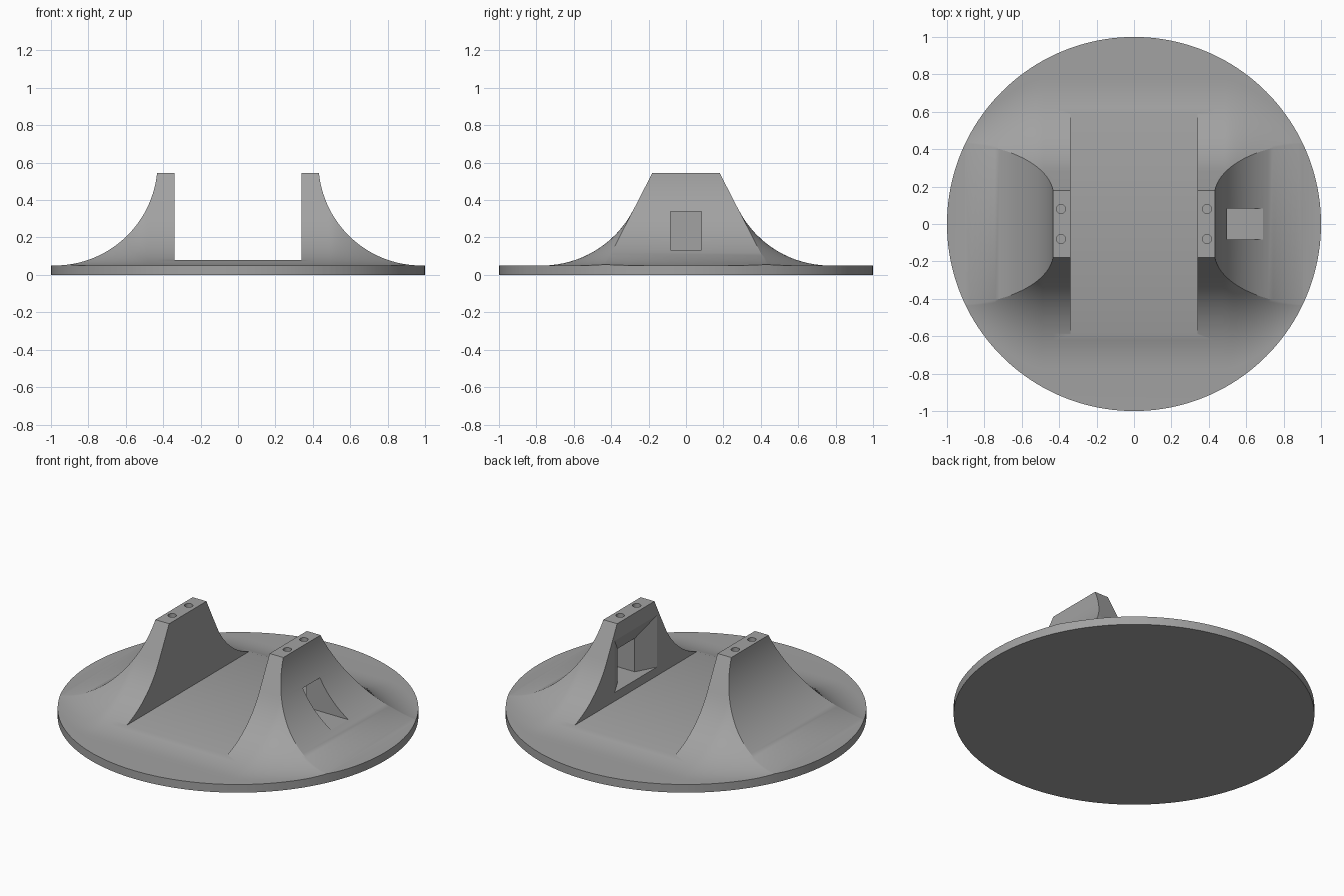
import bpy, bmesh, math

if "Cube" in bpy.data.objects:
    bpy.data.objects.remove(bpy.data.objects["Cube"])

R = 0.55            # blend radius
BASE = 0.05         # disc thickness
TOP = 0.545         # tower height
SLOPE = 1.95        # steepness of the front and back faces
Y_TOP = 0.18        # half depth of the tower tops
THETA = math.atan(SLOPE)
Z_TAN = BASE + R * (1 - math.cos(THETA))

grey = bpy.data.materials.new("light_grey")
grey.diffuse_color = (0.36, 0.36, 0.36, 1)
grey.use_nodes = True
grey.node_tree.nodes["Principled BSDF"].inputs["Base Color"].default_value = grey.diffuse_color


def loft(name, sections):
    """Solid through a row of closed loops with equal point counts."""
    bm = bmesh.new()
    loops = [[bm.verts.new(p) for p in s] for s in sections]
    n = len(loops[0])
    for a, b in zip(loops, loops[1:]):
        for i in range(n):
            j = (i + 1) % n
            bm.faces.new((a[i], a[j], b[j], b[i]))
    bm.faces.new(loops[0])
    bm.faces.new(loops[-1])
    bmesh.ops.remove_doubles(bm, verts=bm.verts, dist=1e-5)
    bmesh.ops.recalc_face_normals(bm, faces=bm.faces)
    me = bpy.data.meshes.new(name)
    bm.to_mesh(me)
    bm.free()
    ob = bpy.data.objects.new(name, me)
    bpy.context.collection.objects.link(ob)
    return ob


def rect(x, y, z0, z1):
    return [(x, -y, z0), (x, y, z0), (x, y, z1), (x, -y, z1)]


def cylinder(name, x, y, z0, z1, r, n):
    ring = [(x + r * math.cos(2 * math.pi * i / n),
             y + r * math.sin(2 * math.pi * i / n)) for i in range(n)]
    return loft(name, [[(px, py, z) for px, py in ring] for z in (z0, z1)])


def section(x, h):
    """Cross-section at x: flat top, sloped face, then blend down to the disc."""
    ye = Y_TOP + (TOP - h) / SLOPE
    zs = min(h, Z_TAN)
    ys = Y_TOP + (TOP - zs) / SLOPE
    a0 = math.acos(1 - (zs - BASE) / R)
    half = [(ye, h)]
    for i in range(17):
        a = a0 * (1 - i / 16)
        half.append((ys + R * (math.sin(a0) - math.sin(a)),
                     BASE + R * (1 - math.cos(a))))
    half.append((1.1, BASE))
    half.append((1.1, 0))
    return [(x, -y, z) for y, z in reversed(half)] + [(x, y, z) for y, z in half]


def boolean(target, cutter, operation):
    mod = target.modifiers.new("cut", 'BOOLEAN')
    mod.operation = operation
    mod.solver = 'EXACT'
    mod.object = cutter
    bpy.context.view_layer.objects.active = target
    bpy.ops.object.modifier_apply(modifier=mod.name)
    bpy.data.objects.remove(cutter)


# Side profile of the outer tower faces: concave arc down to the disc
a_top = math.asin((BASE + R - TOP) / R)
a_end = math.acos(1 / R * 0.02)
arc = []
for i in range(29):
    a = a_top + (a_end - a_top) * i / 28
    arc.append((0.98 - R * math.cos(a), BASE + R - R * math.sin(a)))
arc.append((1.1, arc[-1][1]))
profile = [(-x, h) for x, h in reversed(arc)] + arc
stand = loft("stand", [section(x, h) for x, h in profile])

# Round rim
boolean(stand, cylinder("rim_cutter", 0, 0, -0.5, 1, 1, 160), 'INTERSECT')

# Wide slot between the two towers
boolean(stand, loft("slot_cutter", [rect(-0.34, 1.5, 0.08, 1),
                                    rect(0.34, 1.5, 0.08, 1)]), 'DIFFERENCE')

# Funnel-shaped window through the right tower
boolean(stand, loft("window_cutter", [rect(0.30, 0.205, 0.133, 0.45),
                                      rect(0.34, 0.205, 0.133, 0.45),
                                      rect(0.405, 0.083, 0.133, 0.338),
                                      rect(0.85, 0.083, 0.133, 0.338)]), 'DIFFERENCE')

# Screw holes in the tower tops
for sx in (-1, 1):
    for sy in (-1, 1):
        boolean(stand, cylinder("hole_cutter", sx * 0.39, sy * 0.08,
                                TOP - 0.09, TOP + 0.1, 0.024, 24), 'DIFFERENCE')

stand.data.materials.clear()
stand.data.materials.append(grey)
for p in stand.data.polygons:
    p.material_index = 0
bpy.ops.object.select_all(action='DESELECT')
stand.select_set(True)
bpy.context.view_layer.objects.active = stand
bpy.ops.object.shade_smooth_by_angle(angle=math.radians(25))
